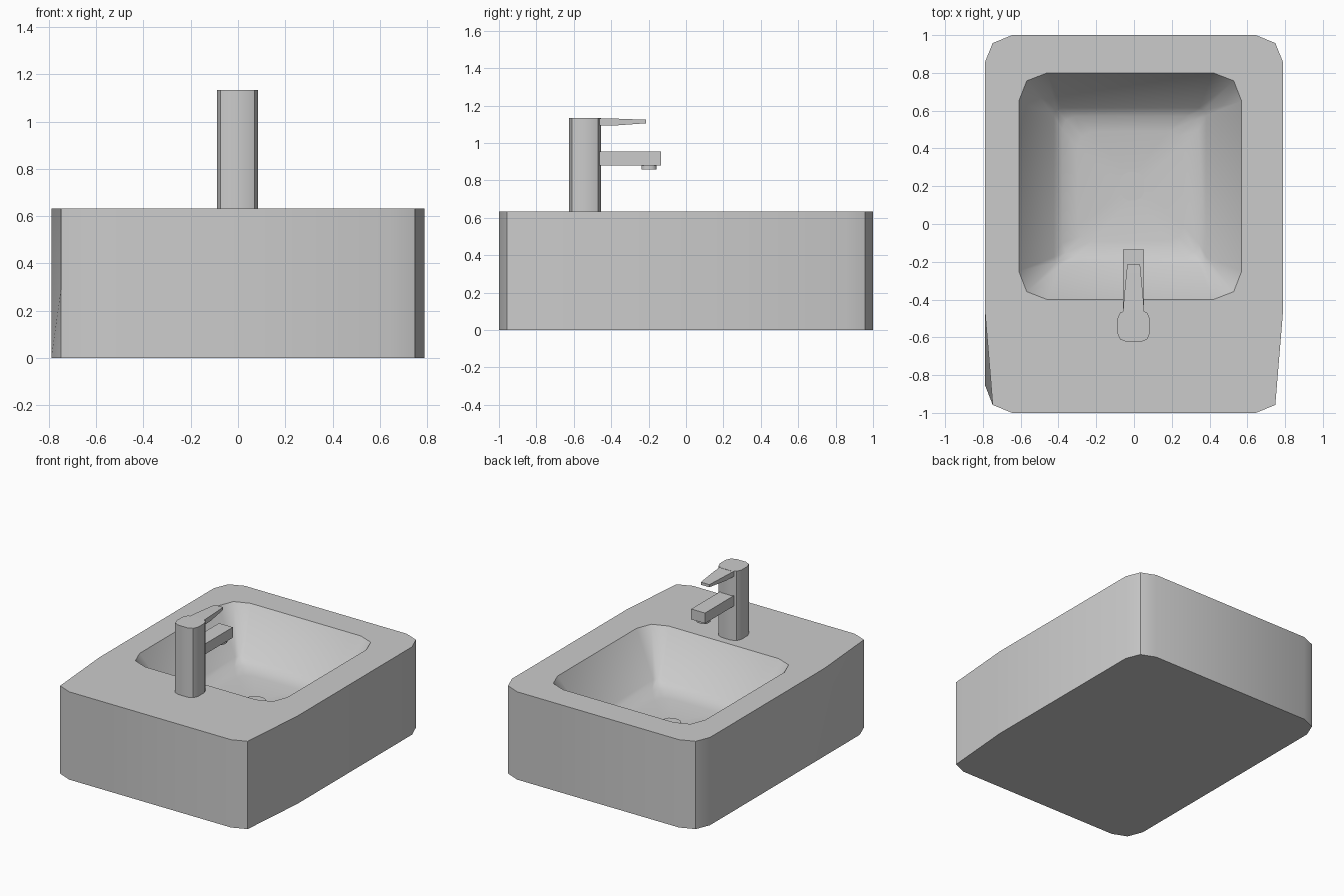
import bpy, bmesh, math

if "Cube" in bpy.data.objects:
    bpy.data.objects.remove(bpy.data.objects["Cube"])


def finish(name, bm, angle=40):
    bmesh.ops.recalc_face_normals(bm, faces=bm.faces)
    me = bpy.data.meshes.new(name)
    bm.to_mesh(me)
    bm.free()
    ob = bpy.data.objects.new(name, me)
    bpy.context.collection.objects.link(ob)
    bpy.ops.object.select_all(action='DESELECT')
    ob.select_set(True)
    bpy.context.view_layer.objects.active = ob
    bpy.ops.object.shade_smooth_by_angle(angle=math.radians(angle))
    return ob


def outline(cx, cy, hx, hy, a, b):
    """Rectangle with two-segment corners, 12 points, counter-clockwise from right-back."""
    pts = []
    for sx, sy, flip in ((1, 1, 0), (-1, 1, 1), (-1, -1, 0), (1, -1, 1)):
        c = [(hx, hy - a), (hx - b, hy - b), (hx - a, hy)]
        if flip:
            c.reverse()
        pts += [(cx + sx * x, cy + sy * y) for x, y in c]
    return pts


def ring(bm, pts, z):
    return [bm.verts.new((x, y, z)) for x, y in pts]


def bridge(bm, r1, r2, skip=()):
    n = len(r1)
    for i in range(n):
        if i not in skip:
            j = (i + 1) % n
            bm.faces.new((r1[i], r1[j], r2[j], r2[i]))


def prism(name, pts, z0, z1):
    bm = bmesh.new()
    lo, hi = ring(bm, pts, z0), ring(bm, pts, z1)
    bridge(bm, lo, hi)
    bm.faces.new(lo)
    bm.faces.new(hi)
    return finish(name, bm)


# basin block: the side walls taper in towards the front
H = 0.633
top_pts = outline(0, 0, 0.79, 1.0, 0.145, 0.042)
top_pts[6], top_pts[11] = (-0.79, -0.45), (0.79, -0.45)
low_pts = list(top_pts)
low_pts[6] = (-0.79, -0.85)
bm = bmesh.new()
low, top = ring(bm, low_pts, 0), ring(bm, top_pts, H)
bm.faces.new(low)
bridge(bm, low, top, skip=(6, 7))
mid = bm.verts.new((*top_pts[7], 0.3))
for f in ((top[6], low[6], mid), (top[6], mid, top[7]), (low[6], low[7], mid),
          (mid, low[7], low[8], top[8], top[7])):
    bm.faces.new(f)

# bowl: steep walls blending into a shallow floor
prev = top
for hx, hy, a, b, z in ((0.59, 0.60, 0.15, 0.042, H), (0.405, 0.415, 0.04, 0.012, 0.34),
                        (0.36, 0.37, 0.07, 0.02, 0.305), (0.28, 0.29, 0.08, 0.025, 0.29),
                        (0.065, 0.075, 0.045, 0.015, 0.275)):
    cur = ring(bm, outline(-0.02 if hx > 0.1 else -0.01, 0.2, hx, hy, a, b), z)
    bridge(bm, prev, cur)
    prev = cur
bm.faces.new(prev)
finish("basin", bm)

# drain plug
prism("drain_plug", outline(-0.01, 0.2, 0.064, 0.075, 0.045, 0.015), 0.27, 0.28)

# tap body, spout and nozzle
prism("tap_body", outline(-0.002, -0.54, 0.087, 0.085, 0.05, 0.015), H - 0.01, 1.133)
prism("tap_spout", [(-0.057, -0.48), (0.053, -0.48), (0.053, -0.135), (-0.057, -0.135)], 0.88, 0.955)
prism("tap_nozzle", outline(-0.002, -0.198, 0.041, 0.041, 0.025, 0.008), 0.857, 0.89)

# lever handle, tapering in width and thickness
bm = bmesh.new()
sections = [ring_verts for ring_verts in (
    [bm.verts.new((-0.002 + sx * w, y, z)) for sx, z in ((-1, z0), (1, z0), (1, z1), (-1, z1))]
    for y, w, z0, z1 in ((-0.49, 0.058, 1.095, 1.132), (-0.38, 0.05, 1.093, 1.13),
                         (-0.215, 0.034, 1.105, 1.124)))]
for s, t in zip(sections, sections[1:]):
    bridge(bm, s, t)
bm.faces.new(sections[0])
bm.faces.new(sections[-1])
finish("tap_lever", bm)
